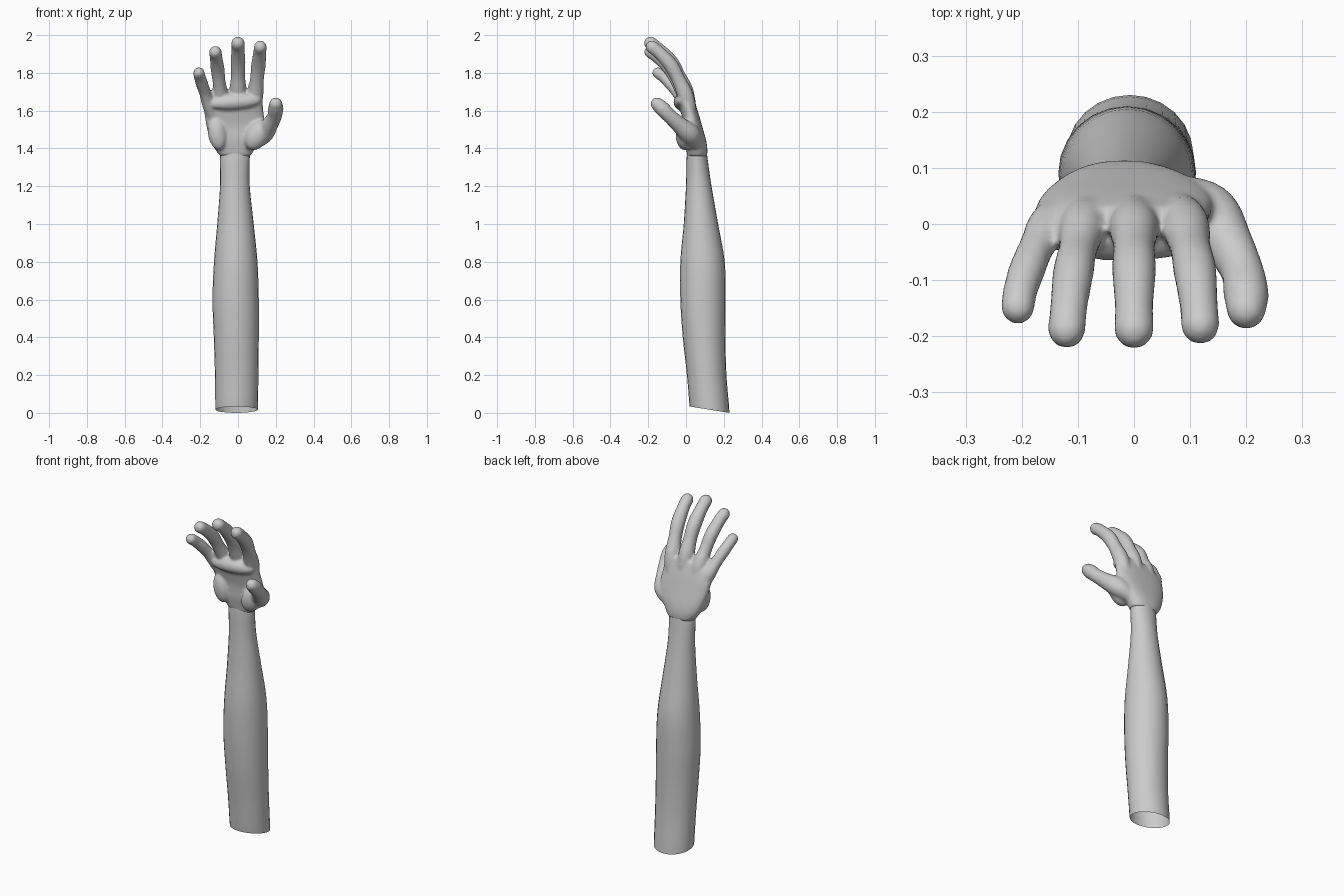
import bpy, bmesh, math
from mathutils import Vector

if "Cube" in bpy.data.objects:
    bpy.data.objects.remove(bpy.data.objects["Cube"])

skin = bpy.data.materials.new("grey_skin")
skin.diffuse_color = (0.6, 0.6, 0.6, 1)
skin.use_nodes = True
skin.node_tree.nodes["Principled BSDF"].inputs["Base Color"].default_value = skin.diffuse_color


def spline(keys, steps):
    """Catmull-Rom through equal-length tuples."""
    out = []
    for i in range(len(keys) - 1):
        ks = [Vector(keys[max(0, min(len(keys) - 1, i + k))]) for k in (-1, 0, 1, 2)]
        a, b, c, d = ks
        for s in range(steps):
            t = s / steps
            out.append(0.5 * (2 * b + (c - a) * t + (2 * a - 5 * b + 4 * c - d) * t * t
                              + (3 * b - a - 3 * c + d) * t ** 3))
    return out + [Vector(keys[-1])]


def bridge(bm, rings, cap_start, cap_end):
    loops = [[bm.verts.new(p) for p in r] for r in rings]
    n = len(loops[0])
    for a, b in zip(loops, loops[1:]):
        for i in range(n):
            bm.faces.new((a[i], a[(i + 1) % n], b[(i + 1) % n], b[i]))
    if cap_start:
        bm.faces.new(loops[0][::-1])
    if cap_end:
        bm.faces.new(loops[-1])


def slices(keys, steps, sides, power=1.0):
    """Horizontal oval rings from (z, x0, x1, y0, y1)."""
    rings = []
    for z, x0, x1, y0, y1 in spline(keys, steps):
        ring = []
        for i in range(sides):
            a = math.tau * i / sides
            c, s = math.cos(a), math.sin(a)
            ring.append(((x0 + x1) / 2 + (x1 - x0) / 2 * math.copysign(abs(c) ** power, c),
                         (y0 + y1) / 2 + (y1 - y0) / 2 * math.copysign(abs(s) ** power, s), z))
        rings.append(ring)
    return rings


def digit(bm, keys, sides=14):
    """Round-tipped tube through (x, y, z, radius)."""
    pts = spline(keys, 5)
    end = Vector(pts[-1][:3])
    axis = (end - Vector(pts[-2][:3])).normalized()
    r = pts[-1][3]
    path = [(Vector(p[:3]), p[3]) for p in pts]
    path += [(end + axis * r * math.sin(a), r * math.cos(a)) for a in (0.4, 0.8, 1.2, 1.45)]
    rings = []
    for i, (p, rad) in enumerate(path):
        t = (path[min(i + 1, len(path) - 1)][0] - path[max(i - 1, 0)][0]).normalized()
        u = Vector((0, 1, 0)).cross(t).normalized()
        v = t.cross(u)
        rings.append([p + (u * math.cos(math.tau * k / sides)
                           + v * math.sin(math.tau * k / sides)) * rad for k in range(sides)])
    bridge(bm, rings, True, True)


def blob(bm, centre, size, tilt=0.0):
    new = bmesh.ops.create_uvsphere(bm, u_segments=20, v_segments=12, radius=1)["verts"]
    for v in new:
        x, y, z = v.co.x * size[0], v.co.y * size[1], v.co.z * size[2]
        v.co = Vector((x * math.cos(tilt) - z * math.sin(tilt), y,
                       x * math.sin(tilt) + z * math.cos(tilt))) + Vector(centre)


def finish(bm, name):
    bmesh.ops.recalc_face_normals(bm, faces=bm.faces)
    for f in bm.faces:
        f.smooth = True
    me = bpy.data.meshes.new(name)
    bm.to_mesh(me)
    bm.free()
    me.materials.append(skin)
    ob = bpy.data.objects.new(name, me)
    bpy.context.collection.objects.link(ob)
    return ob


# Forearm: open sleeve with a slanted lower rim
bm = bmesh.new()
arm = slices([(0.017, -0.12, 0.105, 0.02, 0.23), (0.2, -0.122, 0.108, 0.005, 0.214),
              (0.4, -0.128, 0.11, -0.017, 0.209), (0.6, -0.135, 0.11, -0.03, 0.21),
              (0.8, -0.127, 0.103, -0.03, 0.205), (1.0, -0.11, 0.083, -0.012, 0.17),
              (1.2, -0.095, 0.062, 0.0, 0.135), (1.34, -0.095, 0.062, 0.003, 0.115),
              (1.42, -0.09, 0.065, 0.01, 0.105)], 4, 24)
arm[0] = [(x, y, 0.017 - (y - 0.125) * 0.16) for x, y, z in arm[0]]
bridge(bm, arm, False, False)
finish(bm, "forearm")

# Hand: palm, pads and digits fused into one skin
bm = bmesh.new()
bridge(bm, slices([(1.36, -0.095, 0.068, 0.008, 0.112), (1.40, -0.125, 0.09, 0.0, 0.113),
                   (1.45, -0.148, 0.12, -0.008, 0.105), (1.52, -0.168, 0.14, -0.012, 0.085),
                   (1.60, -0.178, 0.135, -0.03, 0.062), (1.65, -0.165, 0.13, -0.045, 0.045),
                   (1.685, -0.11, 0.115, -0.04, 0.032)], 4, 32, 0.85), True, True)
blob(bm, (0.1, -0.005, 1.47), (0.06, 0.05, 0.085), -0.5)     # thumb mound
blob(bm, (-0.11, 0.005, 1.48), (0.05, 0.04, 0.09), 0.15)     # heel pad
blob(bm, (-0.015, -0.03, 1.645), (0.14, 0.036, 0.04), 0.08)  # pad under fingers

# Digits run from inside the palm to the tip
digit(bm, [(0, 0.03, 1.58, 0.03), (0, -0.003, 1.70, 0.044), (0, -0.04, 1.785, 0.038),
           (0, -0.082, 1.86, 0.04), (0, -0.145, 1.925, 0.035), (0, -0.187, 1.957, 0.036)])
digit(bm, [(0.08, 0.03, 1.56, 0.03), (0.091, 0.0, 1.675, 0.043), (0.1, -0.04, 1.765, 0.037),
           (0.108, -0.08, 1.84, 0.039), (0.115, -0.14, 1.905, 0.035), (0.118, -0.18, 1.937, 0.035)])
digit(bm, [(-0.075, 0.03, 1.56, 0.03), (-0.09, 0.0, 1.665, 0.042), (-0.1, -0.045, 1.75, 0.035),
           (-0.108, -0.085, 1.82, 0.037), (-0.116, -0.145, 1.88, 0.034), (-0.12, -0.188, 1.91, 0.034)])
digit(bm, [(-0.12, 0.03, 1.54, 0.03), (-0.15, 0.0, 1.625, 0.038), (-0.173, -0.04, 1.69, 0.032),
           (-0.19, -0.08, 1.74, 0.033), (-0.203, -0.12, 1.78, 0.031), (-0.207, -0.148, 1.80, 0.031)])
digit(bm, [(0.07, 0.05, 1.43, 0.04), (0.13, 0.02, 1.475, 0.055), (0.168, -0.035, 1.525, 0.045),
           (0.193, -0.085, 1.57, 0.039), (0.2, -0.125, 1.61, 0.041), (0.2, -0.152, 1.635, 0.036)])
hand = finish(bm, "hand")
rm = hand.modifiers.new("fuse", "REMESH")
rm.mode = "VOXEL"
rm.voxel_size = 0.008
rm.use_smooth_shade = True
sm = hand.modifiers.new("soften", "SMOOTH")
sm.factor = 0.5
sm.iterations = 6
